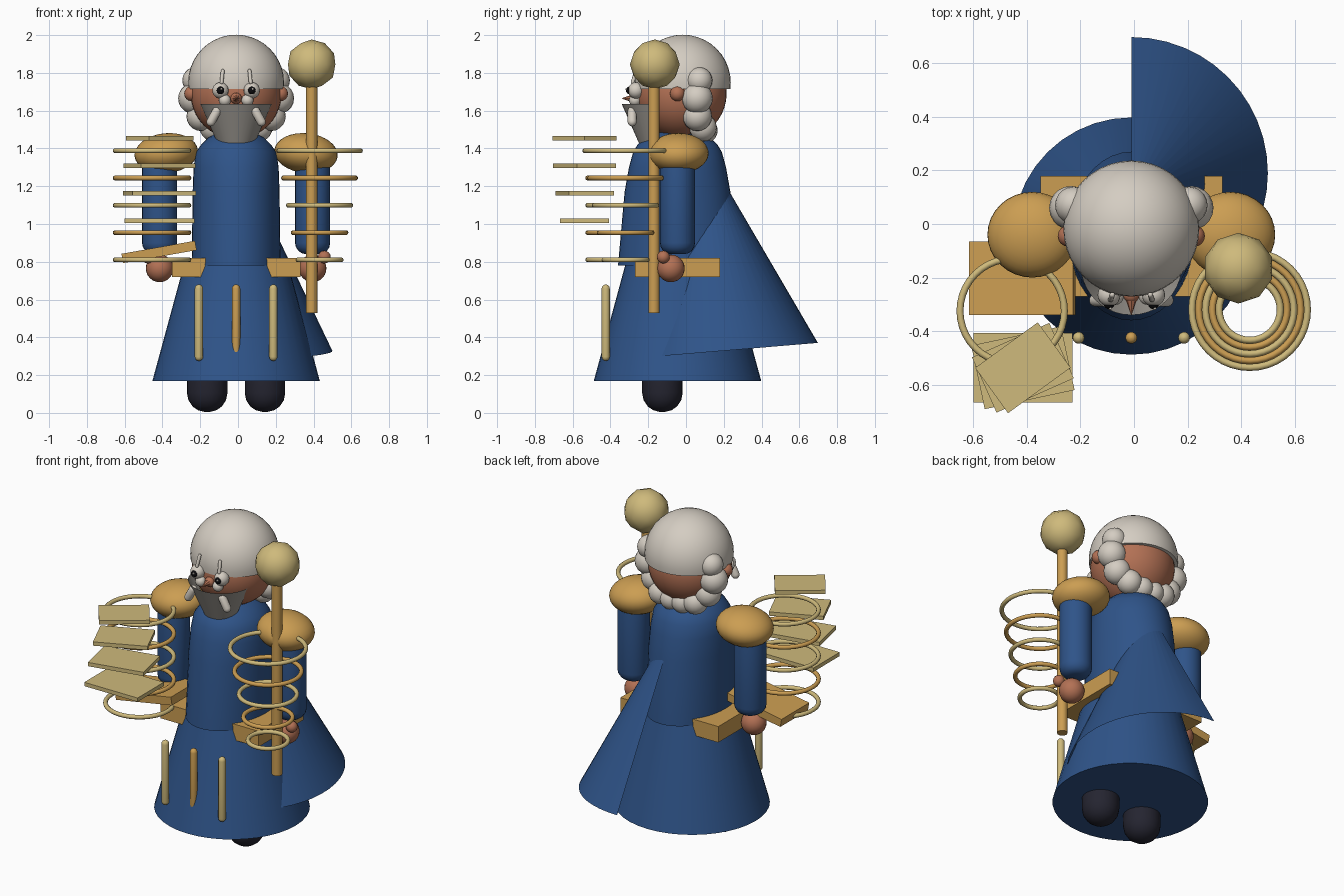
import bpy, bmesh, math
from mathutils import Matrix, Vector

if "Cube" in bpy.data.objects:
    bpy.data.objects.remove(bpy.data.objects["Cube"])


def material(name, rgb):
    m = bpy.data.materials.new(name)
    m.diffuse_color = (*rgb, 1)
    m.use_nodes = True
    m.node_tree.nodes["Principled BSDF"].inputs["Base Color"].default_value = m.diffuse_color
    return m


BLUE = material("robe_blue", (0.028, 0.088, 0.25))
GOLD = material("gold", (0.60, 0.34, 0.085))
PALE = material("pale_gold", (0.62, 0.49, 0.20))
SKIN = material("skin", (0.45, 0.165, 0.09))
HAIR = material("hair_white", (0.66, 0.61, 0.54))
GREY = material("beard_grey", (0.33, 0.31, 0.28))
DARK = material("boot_dark", (0.018, 0.018, 0.03))
BLACK = material("pupil_black", (0.004, 0.004, 0.005))
CX, CY = -0.01, -0.045      # body axis


def finish(name, bm, mat, smooth=True, fix=True):
    if fix:
        bmesh.ops.recalc_face_normals(bm, faces=bm.faces[:])
    me = bpy.data.meshes.new(name)
    bm.to_mesh(me)
    bm.free()
    me.materials.append(mat)
    ob = bpy.data.objects.new(name, me)
    bpy.context.collection.objects.link(ob)
    if smooth:
        bpy.ops.object.select_all(action='DESELECT')
        ob.select_set(True)
        bpy.context.view_layer.objects.active = ob
        bpy.ops.object.shade_smooth_by_angle(angle=math.radians(40))
    return ob


def loft(name, mat, rings, center=(0, 0, 0), seg=32, rot=None, start=0, sweep=2 * math.pi, cap=True):
    """Stack of elliptical rings (z, rx, ry), optionally a partial sweep."""
    bm = bmesh.new()
    full = sweep > 6.28
    n = seg if full else seg + 1
    loops = []
    for z, rx, ry in rings:
        loops.append([bm.verts.new((rx * math.cos(start + sweep * i / seg),
                                    ry * math.sin(start + sweep * i / seg), z)) for i in range(n)])
    for a, b in zip(loops, loops[1:]):
        for i in range(seg):
            j = (i + 1) % n
            bm.faces.new((a[i], a[j], b[j], b[i]))
    if cap and full:
        bm.faces.new(loops[0][::-1])
        bm.faces.new(loops[-1])
    m = Matrix.Translation(center)
    if rot:
        m = m @ rot
    bmesh.ops.transform(bm, matrix=m, verts=bm.verts[:])
    return finish(name, bm, mat, fix=full)


def rod(name, mat, p, q, r, end=None, seg=20):
    """Round bar from p to q with rounded ends of height end."""
    p, q = Vector(p), Vector(q)
    h = (q - p).length
    e = r if end is None else end
    arc = [math.radians(a) for a in (4, 25, 45, 68, 90)]
    low = [(e - e * math.cos(a), r - e + e * math.sin(a)) for a in arc] if e else [(0, r)]
    prof = low + [(h - z, rr) for z, rr in reversed(low)]
    rot = (q - p).to_track_quat('Z', 'Y').to_matrix().to_4x4()
    return loft(name, mat, [(z, rr, rr) for z, rr in prof], p, seg, rot)


def ball(name, mat, c, r, seg=24, scale=(1, 1, 1), cut=None, tilt=0):
    bm = bmesh.new()
    bmesh.ops.create_uvsphere(bm, u_segments=seg, v_segments=max(8, seg // 2), radius=r)
    m = Matrix.Translation(c) @ Matrix.Rotation(tilt, 4, 'Y') @ Matrix.Diagonal((*scale, 1))
    bmesh.ops.transform(bm, matrix=m, verts=bm.verts[:])
    if cut is not None:
        bmesh.ops.bisect_plane(bm, geom=bm.verts[:] + bm.edges[:] + bm.faces[:],
                               plane_co=(0, 0, cut), plane_no=(0, 0, 1), clear_inner=True)
        bmesh.ops.holes_fill(bm, edges=[e for e in bm.edges if e.is_boundary])
    return finish(name, bm, mat)


def box(name, mat, c, size, rot=None):
    bm = bmesh.new()
    bmesh.ops.create_cube(bm, size=1)
    m = Matrix.Translation(c) @ (rot or Matrix()) @ Matrix.Diagonal((*size, 1))
    bmesh.ops.transform(bm, matrix=m, verts=bm.verts[:])
    return finish(name, bm, mat, smooth=False)


def ring(name, mat, c, major, minor, n=40, k=10):
    bm = bmesh.new()
    grid = []
    for i in range(n):
        a = 2 * math.pi * i / n
        row = []
        for j in range(k):
            b = 2 * math.pi * j / k
            d = major + minor * math.cos(b)
            row.append(bm.verts.new((c[0] + d * math.cos(a), c[1] + d * math.sin(a), c[2] + minor * math.sin(b))))
        grid.append(row)
    for i in range(n):
        for j in range(k):
            bm.faces.new((grid[i][j], grid[(i + 1) % n][j],
                          grid[(i + 1) % n][(j + 1) % k], grid[i][(j + 1) % k]))
    return finish(name, bm, mat)


# Robe: skirt, torso with collar, belt block
loft("skirt", BLUE, [(0.17, 0.443, 0.443), (0.80, 0.272, 0.272)], (CX, CY, 0), 40)
loft("torso", BLUE, [(0.78, 0.235, 0.315), (1.17, 0.23, 0.28), (1.30, 0.225, 0.257), (1.38, 0.213, 0.235),
                     (1.42, 0.185, 0.212), (1.46, 0.145, 0.17), (1.49, 0.08, 0.1)], (CX, CY, 0), 40)
box("belt", GOLD, (CX, CY, 0.77), (0.68, 0.45, 0.10))

# Cape: open half cone tilted backwards
loft("cape", BLUE, [(0, 0.51, 0.51), (1.06, 0.004, 0.004)], (CX, 0.19, 0.328), 24,
     Matrix.Rotation(math.radians(4.8), 4, 'X'), -math.pi / 2, math.pi)

# Limbs, mirrored
for side, s in (("left", -1), ("right", 1)):
    bx = CX + s * 0.153
    rod(side + "_boot", DARK, (bx, -0.125, 0.005), (bx, -0.125, 0.36), 0.107, 0.1, 24)
    ax = CX + s * 0.405
    rod(side + "_sleeve", BLUE, (ax, CY, 0.84), (ax, CY, 1.42), 0.093, 0.06, 24)
    ball(side + "_shoulder", GOLD, (CX + s * 0.37, -0.04, 1.375), 0.165, 32, (1.02, 0.97, 0.64), tilt=s * 0.1)
    ball(side + "_hand", SKIN, (ax, -0.08, 0.765), 0.073)
    ball(side + "_thumb", SKIN, (ax + s * 0.062, -0.12, 0.825), 0.034, 16)

# Head and hair cap
ball("head", SKIN, (CX, -0.025, 1.69), 0.24, 40)
ball("hair_cap", HAIR, (CX, -0.017, 1.748), 0.254, 40, cut=1.715)

# Curls around the back of the head: x, y, z, radius
CURLS = [(0.215, 0.07, 1.76, 0.07), (0.225, 0.06, 1.665, 0.082), (0.185, 0.06, 1.57, 0.078),
         (0.12, 0.09, 1.51, 0.073), (0.04, 0.10, 1.495, 0.068)]
for s in (-1, 1):
    for i, (x, y, z, r) in enumerate(CURLS):
        ball("curl_%d" % i, HAIR, (CX + s * x, y, z), r, 20)
    # Face details
    ball("ear", SKIN, (CX + s * 0.235, -0.045, 1.69), 0.04, 16)
    ex = CX + s * 0.083
    ball("eye", HAIR, (ex, -0.265, 1.707), 0.043, 20)
    ball("pupil", BLACK, (ex, -0.297, 1.707), 0.021, 16)
    ball("eye_glint", HAIR, (ex + 0.005, -0.315, 1.714), 0.006, 8)
    rod("eyebrow", HAIR, (CX + s * 0.078, -0.285, 1.74), (CX + s * 0.070, -0.262, 1.82), 0.01, seg=12)
    ball("cheek_tuft", HAIR, (CX + s * 0.06, -0.27, 1.655), 0.032, 16)
    rod("moustache", HAIR, (CX + s * 0.09, -0.285, 1.62), (CX + s * 0.145, -0.285, 1.52), 0.024, seg=14)

# Nose: rounded base with a pointed tip
ball("nose", SKIN, (CX, -0.265, 1.665), 0.03, 16)
loft("nose_tip", SKIN, [(0, 0.022, 0.022), (0.06, 0.001, 0.001)], (CX, -0.28, 1.665), 8,
     Matrix.Rotation(math.pi / 2, 4, 'X'))

# Beard: front half of an inverted cone
loft("beard", GREY, [(1.43, 0.10, 0.10), (1.635, 0.19, 0.19)], (CX, -0.15, 0), 20,
     start=math.pi, sweep=math.pi)

# Staff with faceted orb
rod("staff", GOLD, (0.39, -0.17, 0.53), (0.39, -0.17, 1.75), 0.031, 0, 10)
bm = bmesh.new()
bmesh.ops.create_icosphere(bm, subdivisions=2, radius=0.132, matrix=Matrix.Translation((0.39, -0.165, 1.845)))
finish("staff_orb", bm, PALE)

# Floating rings: even stack on the left, tapering stack on the right
for i in range(5):
    z = 1.388 - 0.1445 * i
    mat = GOLD if i % 2 else PALE
    ring("left_ring_%d" % i, mat, (-0.455, -0.325, z), 0.195, 0.013)
    ring("right_ring_%d" % i, mat, (0.432, -0.32, z), 0.216 - 0.0255 * i, 0.013)

# Floating pages, each smaller and turned further
for i in range(4):
    box("page_%d" % i, PALE, (-0.415, -0.537, 1.018 + 0.1455 * i),
        (0.37 - 0.027 * i, 0.26 - 0.017 * i, 0.024), Matrix.Rotation(math.radians(12 * i), 4, 'Z'))

# Tilted book on the left hand
box("book", GOLD, (-0.418, -0.203, 0.852), (0.395, 0.275, 0.05), Matrix.Rotation(math.radians(-10), 4, 'Y'))

# Hanging trim rods on the skirt front
for i in (-1, 0, 1):
    x = CX + 0.197 * i
    rod("skirt_rod_%d" % (i + 1), PALE if i else GOLD, (x, -0.425, 0.275), (x, -0.425, 0.68), 0.022, seg=14)
